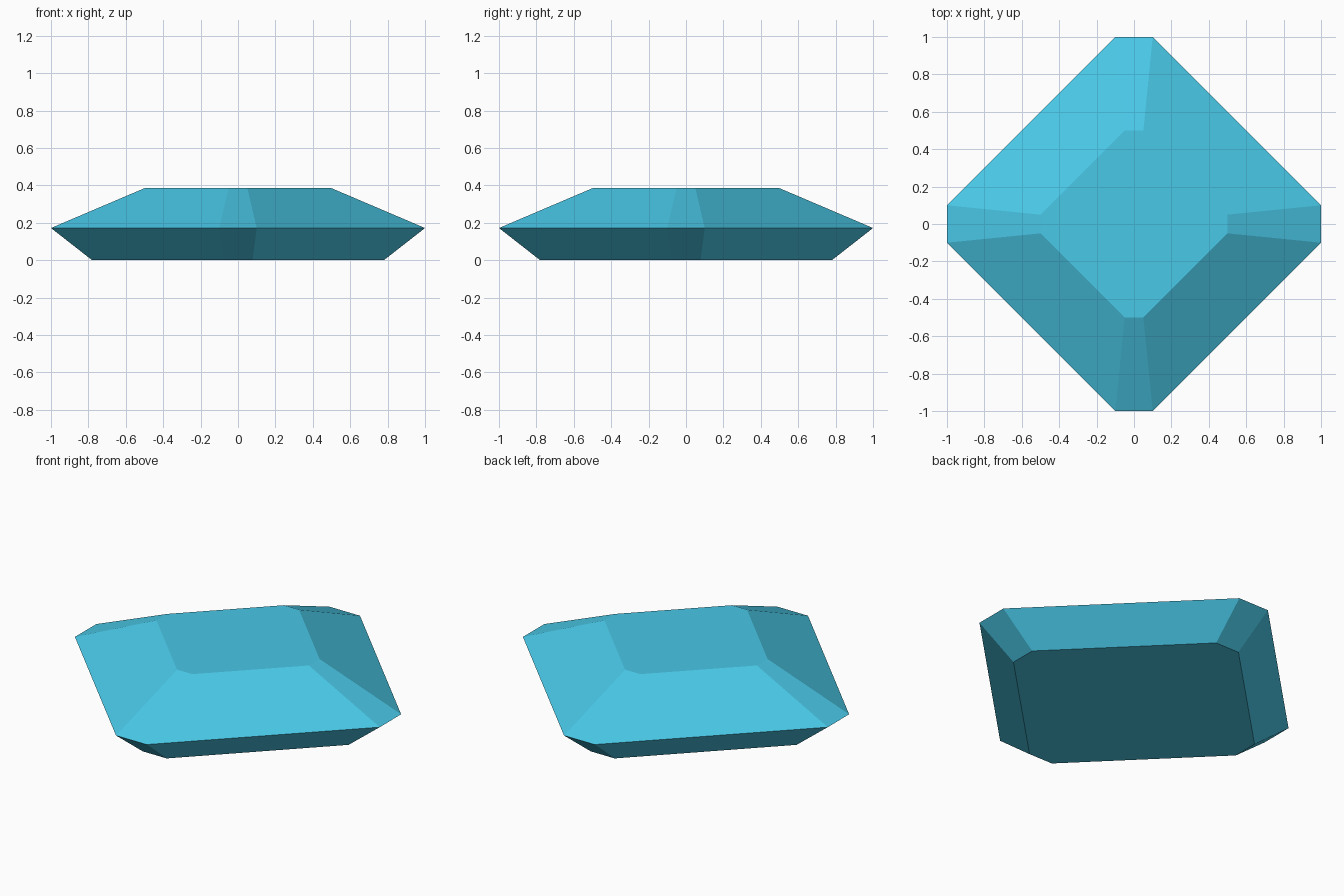
import bpy
import bmesh

if "Cube" in bpy.data.objects:
    bpy.data.objects.remove(bpy.data.objects["Cube"])

# Gem colour
blue = bpy.data.materials.new("gem_blue")
blue.diffuse_color = (0.07, 0.60, 0.83, 1.0)
blue.use_nodes = True
blue.node_tree.nodes["Principled BSDF"].inputs["Base Color"].default_value = blue.diffuse_color


def ring(bm, radius, z):
    """Diamond outline with its four points cut off."""
    c = radius * 0.1
    outline = [(radius, -c), (radius, c), (c, radius), (-c, radius),
               (-radius, c), (-radius, -c), (-c, -radius), (c, -radius)]
    return [bm.verts.new((x, y, z)) for x, y in outline]


# Cut gem: flat base, wide girdle, flat table on top
bm = bmesh.new()
rings = [ring(bm, r, z) for r, z in [(0.78, 0.0), (1.0, 0.172), (0.5, 0.385)]]
for low, high in zip(rings, rings[1:]):
    for i in range(8):
        j = (i + 1) % 8
        bm.faces.new((low[i], low[j], high[j], high[i]))
bm.faces.new(rings[0][::-1])
bm.faces.new(rings[-1])
bmesh.ops.recalc_face_normals(bm, faces=bm.faces)

mesh = bpy.data.meshes.new("cut_gem")
bm.to_mesh(mesh)
bm.free()
mesh.materials.append(blue)
gem = bpy.data.objects.new("cut_gem", mesh)
bpy.context.collection.objects.link(gem)
